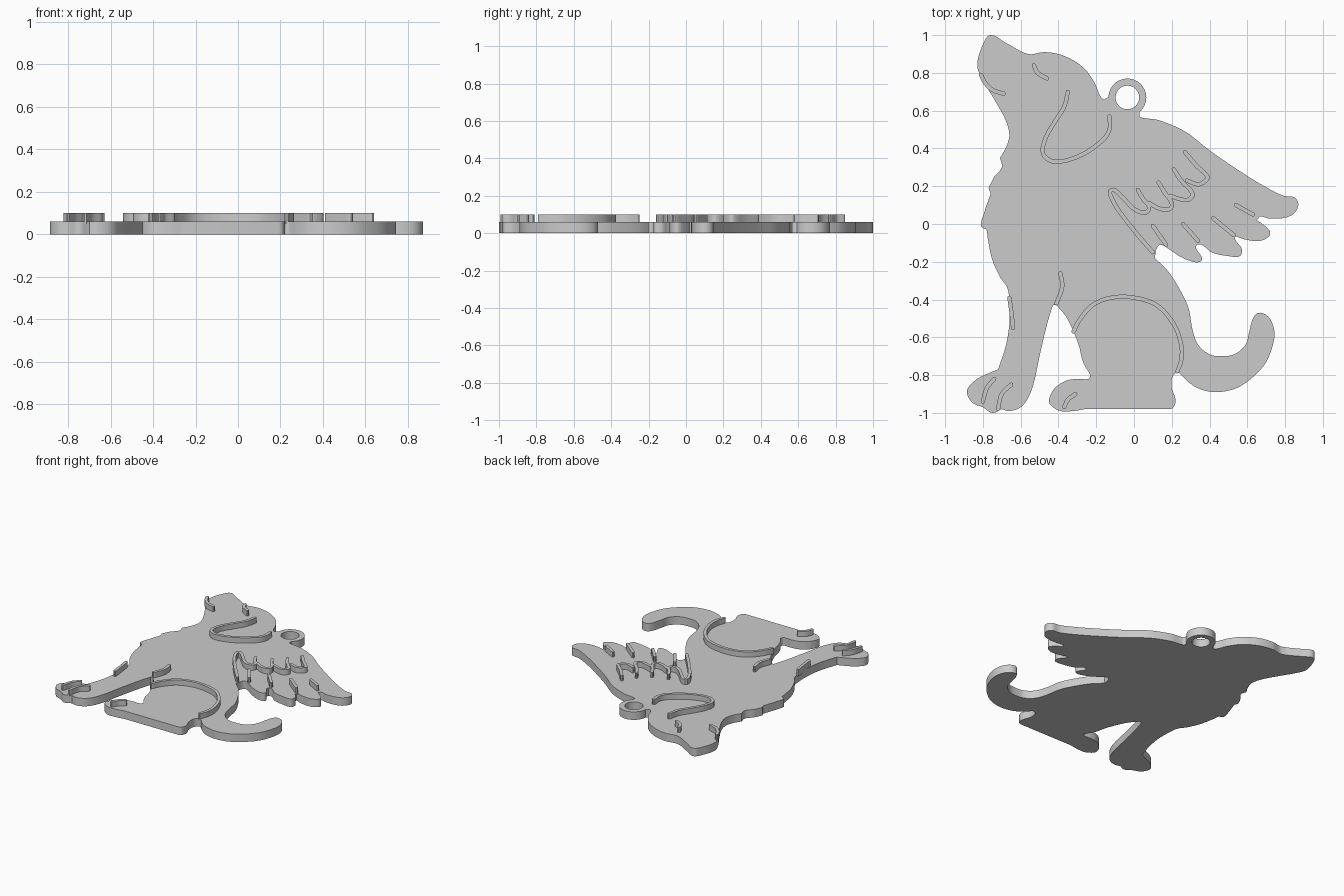
import bpy
import bmesh
from math import sin, cos, radians
from mathutils import Vector
from mathutils.geometry import interpolate_bezier

if "Cube" in bpy.data.objects:
    bpy.data.objects.remove(bpy.data.objects["Cube"], do_unlink=True)

UNIT = 0.01            # profile points are given in hundredths
PLATE_TOP = 0.06
RIDGE_TOP = 0.10
RIDGE_HALF_WIDTH = 0.011

grey = bpy.data.materials.new("plain grey")
grey.use_nodes = True
grey.diffuse_color = (0.6, 0.6, 0.6, 1)
grey.node_tree.nodes["Principled BSDF"].inputs["Base Color"].default_value = grey.diffuse_color


def smooth_path(points, steps=6):
    """Round curve through the points, with free ends."""
    pts = [Vector((x, y, 0)) * UNIT for x, y in points]
    last = len(pts) - 1
    tangents = [(pts[min(i + 1, last)] - pts[max(i - 1, 0)]).normalized()
                for i in range(last + 1)]
    path = [pts[0]]
    for i in range(last):
        a, b = pts[i], pts[i + 1]
        reach = (b - a).length / 3
        path += interpolate_bezier(a, a + tangents[i] * reach,
                                   b - tangents[i + 1] * reach, b, steps + 1)[1:]
    return path


def arc(centre, radius, start, end, count):
    """Points along a circular arc, angles in degrees."""
    angles = [radians(start + (end - start) * i / count) for i in range(count + 1)]
    return [centre + Vector((cos(a), sin(a), 0)) * radius for a in angles]


def extrude_outlines(name, outlines, bottom, top):
    """Flat solid from closed outlines; inner outlines become holes."""
    curve = bpy.data.curves.new(name, "CURVE")
    curve.dimensions = "2D"
    curve.fill_mode = "BOTH"
    curve.extrude = (top - bottom) / 2
    for outline in outlines:
        spline = curve.splines.new("POLY")
        spline.points.add(len(outline) - 1)
        for point, co in zip(spline.points, outline):
            point.co = (co.x, co.y, 0, 1)
        spline.use_cyclic_u = True
    obj = bpy.data.objects.new(name, curve)
    bpy.context.collection.objects.link(obj)
    obj.location.z = (top + bottom) / 2
    bpy.ops.object.select_all(action="DESELECT")
    obj.select_set(True)
    bpy.context.view_layer.objects.active = obj
    bpy.ops.object.convert(target="MESH")
    obj = bpy.context.object
    obj.name = name
    # Weld the caps to the walls
    bm = bmesh.new()
    bm.from_mesh(obj.data)
    bmesh.ops.remove_doubles(bm, verts=bm.verts, dist=0.0002)
    bmesh.ops.recalc_face_normals(bm, faces=bm.faces)
    bm.to_mesh(obj.data)
    bm.free()
    obj.data.materials.clear()
    obj.data.materials.append(grey)
    bpy.ops.object.shade_smooth_by_angle(angle=radians(30))
    return obj


def ridge(name, points):
    """Raised line of even width with round ends."""
    path = smooth_path(points)
    left, right = [], []
    for i, co in enumerate(path):
        along = path[min(i + 1, len(path) - 1)] - path[max(i - 1, 0)]
        side = Vector((-along.y, along.x, 0)).normalized() * RIDGE_HALF_WIDTH
        left.append(co + side)
        right.append(co - side)

    def cap(centre, start):
        spoke = start - centre
        turn = Vector((spoke.y, -spoke.x, 0))
        return [centre + spoke * cos(radians(a)) + turn * sin(radians(a))
                for a in (45, 90, 135)]

    outline = left + cap(path[-1], left[-1]) + right[::-1] + cap(path[0], right[0])
    extrude_outlines(name, [outline], PLATE_TOP - 0.01, RIDGE_TOP)


# Silhouette, clockwise; every run is smooth and runs meet at corners
head = [(-71, 35), (-68, 40), (-66, 47), (-68, 55), (-74, 66), (-80, 76), (-83, 84),
        (-80, 95), (-76, 100), (-68, 96), (-56, 90), (-47, 91), (-37, 89), (-27, 83),
        (-21, 75), (-18, 68), (-16, 66), (-14, 67)]
wing_top = [(3, 59), (3, 57), (6, 56), (13, 55), (27, 49), (40, 39), (56, 28), (69, 20),
            (79, 15), (85, 14), (87, 10), (84, 5), (78, 3), (71, 3), (67, 4), (65, 2)]
feathers = [
    [(65, 2), (68, 0), (72, -4), (71, -7), (66, -9), (58, -8), (53, -6)],
    [(53, -6), (54, -9), (57, -13), (56, -17), (50, -17), (41, -15), (36, -11), (33, -11)],
    [(33, -11), (33, -13), (36, -18), (35, -20), (31, -20), (24, -17), (18, -13), (14, -11),
     (12, -13), (11, -18)],
]
back_and_tail = [(11, -18), (18, -25), (25, -36), (29, -45), (31, -56), (34, -64), (40, -69),
                 (46, -70), (53, -69), (59, -64), (61, -57), (63, -50), (66, -47), (71, -49),
                 (74, -55), (74, -62), (70, -73), (63, -81), (54, -87), (43, -89), (34, -87),
                 (28, -83), (24, -79), (22, -79), (20, -82), (20, -87), (22, -93), (21, -97),
                 (19, -98)]
hind_paw = [(-26, -98), (-32, -99), (-39, -99), (-44, -96), (-45, -93), (-42, -87),
            (-36, -83), (-30, -82), (-24, -82), (-23, -80)]
belly = [(-23, -80), (-27, -73), (-29, -65), (-32, -57), (-36, -49), (-41, -43)]
foreleg = [(-43, -43), (-46, -53), (-50, -70), (-53, -84), (-56, -92), (-60, -97),
           (-66, -99), (-70, -98)]
front_paw = [(-70, -98), (-75, -100), (-80, -97), (-85, -95), (-88, -91), (-88, -87),
             (-83, -82), (-77, -79), (-72, -77)]
shin = [(-72, -77), (-68, -65), (-66, -53), (-66, -42), (-67, -34), (-71, -28), (-75, -19),
        (-77, -10), (-78, -3)]
chest_tufts = [[(-78, -3), (-81, -1), (-79, 7), (-77, 13), (-76, 16), (-77, 19)],
               [(-77, 19), (-74, 25), (-70, 30), (-71, 35)]]

ring_centre = Vector((-0.035, 0.67, 0))
silhouette = smooth_path(head)
silhouette += arc(ring_centre, 0.10, 178, -50, 32)
for run in [wing_top, *feathers, back_and_tail, hind_paw, belly, foreleg,
            front_paw, shin, *chest_tufts]:
    silhouette += smooth_path(run)
# Drop repeated points where the runs meet
silhouette = [p for i, p in enumerate(silhouette) if (p - silhouette[i - 1]).length > 0.0005]
ring_hole = arc(ring_centre, 0.0625, 0, 351, 39)
extrude_outlines("pendant_plate", [silhouette, ring_hole], 0, PLATE_TOP)

# Raised detail lines
ridges = {
    "mouth_line": [(-81, 79), (-79, 75), (-75, 71), (-69, 69)],
    "closed_eye": [(-53, 84), (-51, 80), (-46, 77)],
    "ear_line": [(-35, 70), (-37, 62), (-42, 54), (-47, 45), (-48, 37), (-42, 33),
                 (-29, 36), (-17, 44), (-13, 50), (-13, 57)],
    "wing_front_edge": [(10, -15), (3, -7), (-5, 3), (-11, 12), (-12, 18), (-6, 14),
                        (0, 8), (6, 6), (8, 9), (5, 13), (2, 18)],
    "inner_feather": [(8, 11), (14, 8), (19, 8), (20, 11), (16, 17), (13, 22)],
    "middle_feather": [(19, 15), (25, 13), (29, 13), (31, 16), (25, 23), (21, 29)],
    "outer_feather": [(28, 23), (34, 21), (38, 23), (39, 25), (33, 31), (27, 38)],
    "haunch_line": [(-32, -57), (-29, -51), (-22, -43), (-12, -39), (0, -39), (12, -43),
                    (21, -53), (25, -64), (25, -72), (23, -78)],
    "elbow_line": [(-39, -26), (-38, -33), (-41, -42)],
    "foreleg_line": [(-66, -39), (-65, -46), (-64, -55)],
    "front_toe_outer": [(-80, -94), (-78, -87), (-74, -82)],
    "front_toe_inner": [(-72, -98), (-70, -90), (-65, -85)],
    "hind_toe": [(-37, -97), (-35, -93), (-31, -90)],
}
spines = [[(10, -1), (17, -11)], [(26, 0), (34, -9)], [(42, 3), (53, -6)], [(54, 10), (63, 5)]]
for name, points in ridges.items():
    ridge(name, points)
for points in spines:
    ridge("feather_spine", points)
